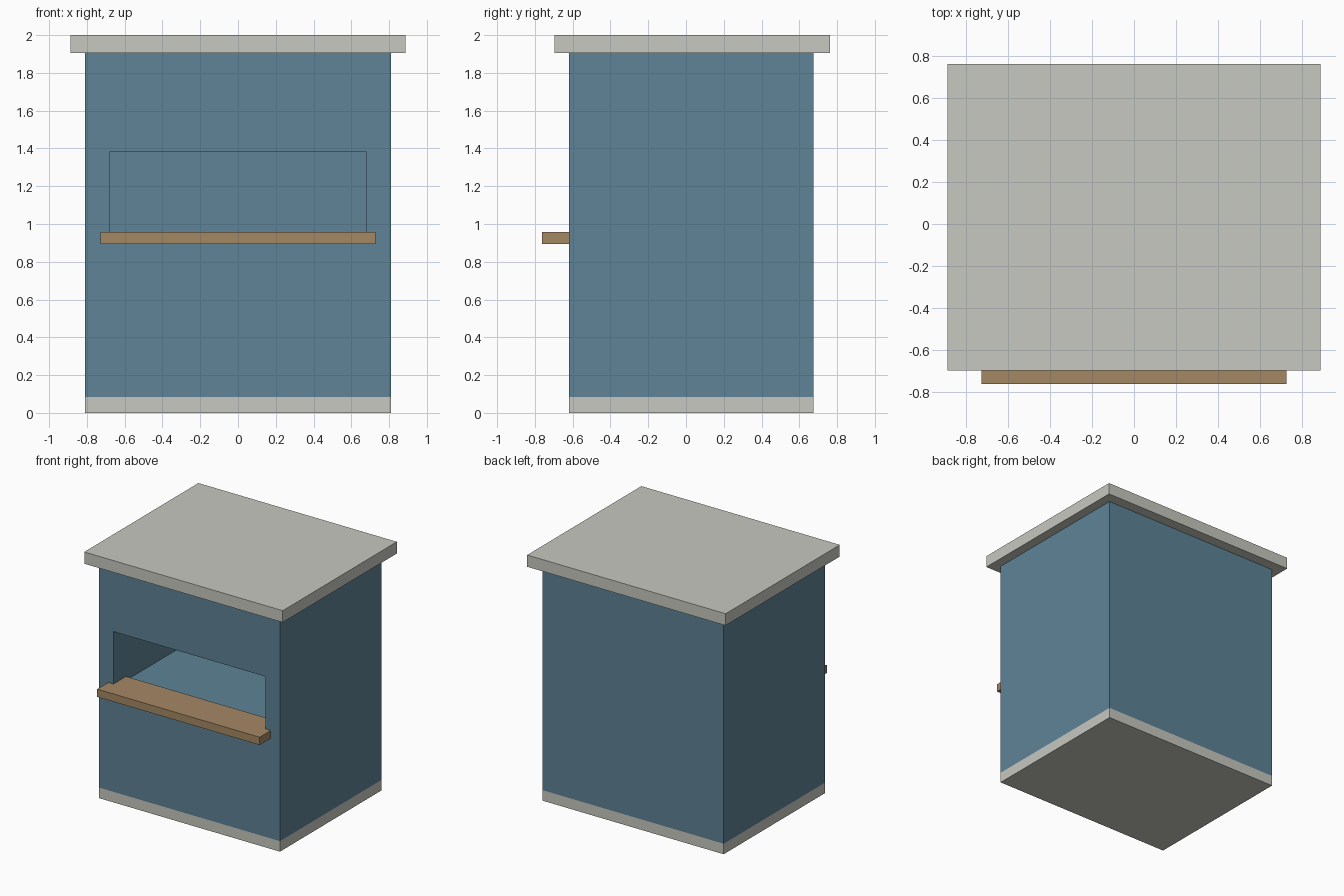
import bpy
import bmesh
from mathutils import Vector

default_cube = bpy.data.objects.get("Cube")
if default_cube:
    bpy.data.objects.remove(default_cube, do_unlink=True)


def make_material(name, rgb):
    mat = bpy.data.materials.new(name)
    mat.use_nodes = True
    mat.diffuse_color = (*rgb, 1)
    mat.node_tree.nodes["Principled BSDF"].inputs["Base Color"].default_value = (*rgb, 1)
    return mat


BLUE = make_material("wall_blue", (0.112, 0.227, 0.305))
GREY = make_material("pale_grey", (0.578, 0.578, 0.533))
WOOD = make_material("counter_wood", (0.376, 0.242, 0.127))


def box_mesh(low, high):
    bm = bmesh.new()
    bmesh.ops.create_cube(bm, size=1)
    low, high = Vector(low), Vector(high)
    bmesh.ops.scale(bm, vec=high - low, verts=bm.verts)
    bmesh.ops.translate(bm, vec=(low + high) / 2, verts=bm.verts)
    return bm


def add_object(name, bm, *materials):
    mesh = bpy.data.meshes.new(name)
    bm.to_mesh(mesh)
    bm.free()
    for mat in materials:
        mesh.materials.append(mat)
    obj = bpy.data.objects.new(name, mesh)
    bpy.context.collection.objects.link(obj)
    return obj


def cut(bm, faces, point, normal):
    edges = {e for f in faces for e in f.edges}
    verts = {v for f in faces for v in f.verts}
    bmesh.ops.bisect_plane(bm, geom=[*verts, *edges, *faces],
                           plane_co=point, plane_no=normal)


FRONT, BACK = -0.62, 0.675
BAND_TOP = 0.085
HALF_OPENING, SILL, LINTEL = 0.68, 0.926, 1.382
RECESS_DEPTH = 1.14

# Booth body, with a flush base band
body = box_mesh((-0.81, FRONT, 0), (0.81, BACK, 1.905))
cut(body, body.faces[:], (0, 0, BAND_TOP), (0, 0, 1))


def front_faces():
    return [f for f in body.faces
            if f.normal.y < -0.9 and f.calc_center_median().z > BAND_TOP]


# Serving opening, cut into the front and pushed inward
body.normal_update()
for z in (SILL, LINTEL):
    cut(body, front_faces(), (0, 0, z), (0, 0, 1))
    body.normal_update()
for x in (-HALF_OPENING, HALF_OPENING):
    middle = [f for f in front_faces()
              if SILL < f.calc_center_median().z < LINTEL]
    cut(body, middle, (x, 0, 0), (1, 0, 0))
    body.normal_update()
opening = [f for f in front_faces()
           if SILL < f.calc_center_median().z < LINTEL
           and abs(f.calc_center_median().x) < 0.1]
pushed = bmesh.ops.extrude_discrete_faces(body, faces=opening)["faces"]
bmesh.ops.translate(body, vec=(0, RECESS_DEPTH, 0),
                    verts=list({v for f in pushed for v in f.verts}))
body.normal_update()
for f in body.faces:
    f.material_index = 1 if f.calc_center_median().z < BAND_TOP else 0
add_object("booth_body", body, BLUE, GREY)

# Overhanging flat roof
add_object("roof_slab", box_mesh((-0.888, -0.697, 1.905), (0.888, 0.762, 2)), GREY)

# Serving counter, reaching a little inside the opening
add_object("serving_counter",
           box_mesh((-0.727, -0.762, 0.895), (0.727, -0.46, 0.958)), WOOD)
